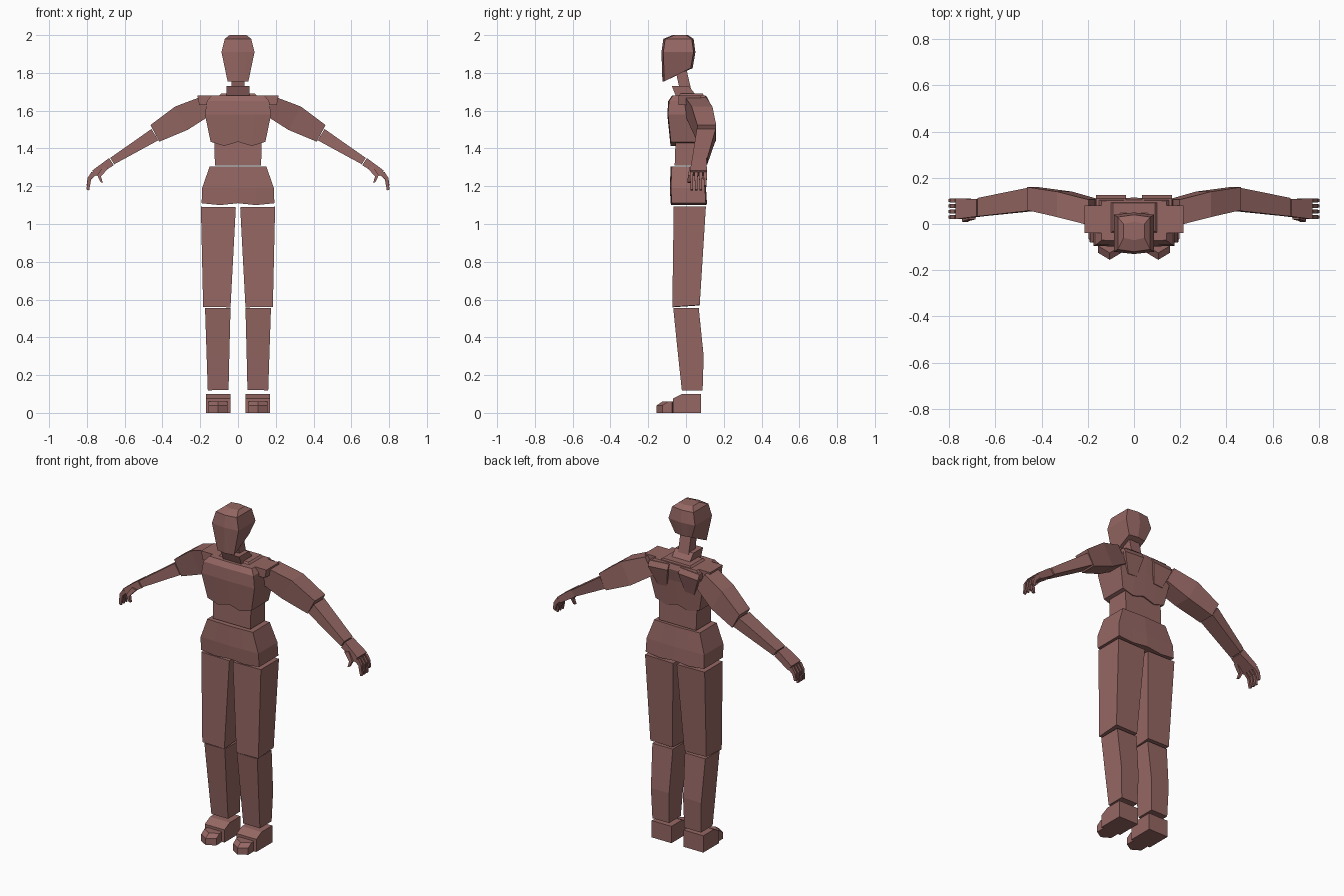
import bpy
import bmesh
from mathutils import Vector

cube = bpy.data.objects.get("Cube")
if cube:
    bpy.data.objects.remove(cube, do_unlink=True)

clay = bpy.data.materials.new("reddish brown")
clay.use_nodes = True
colour = (.3, .135, .125, 1)
clay.diffuse_color = colour
clay.node_tree.nodes["Principled BSDF"].inputs["Base Color"].default_value = colour

COLUMNS = (-1, -.5, 0, .5, 1)
BACK = Vector((0, 1, 0))


def at(z, wide, deep, x=0, y=0):
    """One cross-section: its centre and its size."""
    return Vector((x, y, z)), wide / 2, deep / 2


def block(name, *sections, ridge=0, dip=0, tilt=0, flip=1):
    """Skin the sections along their axis. Ridge swells the front and back middle;
    dip and tilt shape the edge of the first section."""
    axis = sections[-1][0] - sections[0][0]
    axis.y = 0
    axis.normalize()
    across = BACK.cross(axis)
    bm = bmesh.new()
    rings = []
    for section in sections:
        centre, wide, deep = section
        ring = []
        for face, columns in ((-1, COLUMNS), (1, COLUMNS[::-1])):
            for column in columns:
                out = deep + ridge * (1 - abs(column))
                point = centre + across * wide * column + BACK * face * out
                if section is sections[0]:
                    drop = dip if abs(column) == .5 else 0
                    point += axis * (tilt * face - drop)
                point.x *= flip
                ring.append(bm.verts.new(point))
        rings.append(ring)
    count = len(rings[0])
    for low, high in zip(rings, rings[1:]):
        for i in range(count):
            j = (i + 1) % count
            bm.faces.new((low[i], low[j], high[j], high[i]))
    # Close both ends with strips from front to back
    for end in (rings[0], rings[-1]):
        for i in range(len(COLUMNS) - 1):
            bm.faces.new((end[i], end[i + 1], end[-i - 2], end[-i - 1]))
    bmesh.ops.recalc_face_normals(bm, faces=bm.faces[:])
    mesh = bpy.data.meshes.new(name)
    bm.to_mesh(mesh)
    bm.free()
    mesh.materials.append(clay)
    bpy.context.collection.objects.link(bpy.data.objects.new(name, mesh))


def pair(name, *sections, **shape):
    """Build a left part and its mirror image."""
    for side, flip in (("left", 1), ("right", -1)):
        block(f"{side}_{name}", *sections, flip=flip, **shape)


# Head and neck
block("head",
      at(z=1.79, wide=.11, deep=.14, y=-.045),
      at(z=1.91, wide=.175, deep=.16, y=-.04),
      at(z=1.98, wide=.14, deep=.14, y=-.04),
      at(z=2, wide=.09, deep=.06, y=-.03),
      ridge=.01, tilt=.035)
block("neck",
      at(z=1.7, wide=.07, deep=.06),
      at(z=1.83, wide=.07, deep=.06, y=-.03))
block("neck_base",
      at(z=1.68, wide=.12, deep=.11),
      at(z=1.73, wide=.12, deep=.09, y=-.03))
block("collar",
      at(z=1.66, wide=.24, deep=.15, y=.025),
      at(z=1.69, wide=.18, deep=.12, y=.03))

# Torso
block("chest",
      at(z=1.435, wide=.29, deep=.16),
      at(z=1.58, wide=.35, deep=.19),
      at(z=1.65, wide=.33, deep=.2, y=.01),
      at(z=1.68, wide=.28, deep=.17, y=.015),
      ridge=.004, dip=.022)
block("waist",
      at(z=1.31, wide=.245, deep=.14, y=.01),
      at(z=1.45, wide=.25, deep=.13, y=.01))
block("pelvis",
      at(z=1.11, wide=.385, deep=.18, y=.015),
      at(z=1.19, wide=.38, deep=.18, y=.01),
      at(z=1.305, wide=.3, deep=.16, y=.005),
      ridge=.006, dip=.01)
pair("shoulder_blade",
     at(z=1.53, wide=.06, deep=.03, x=.09, y=.08),
     at(z=1.64, wide=.13, deep=.06, x=.1, y=.095),
     at(z=1.67, wide=.13, deep=.04, x=.1, y=.09))
pair("clavicle",
     at(z=1.63, wide=.07, deep=.12, x=.17, y=.02),
     at(z=1.68, wide=.09, deep=.12, x=.17, y=.02))

# Arms
pair("upper_arm",
     at(z=1.625, wide=.11, deep=.11, x=.17, y=.05),
     at(z=1.56, wide=.14, deep=.11, x=.3, y=.085),
     at(z=1.48, wide=.1, deep=.1, x=.44, y=.11))
pair("forearm",
     at(z=1.473, wide=.07, deep=.1, x=.44, y=.107),
     at(z=1.333, wide=.04, deep=.08, x=.666, y=.073))
pair("palm",
     at(z=1.33, wide=.045, deep=.075, x=.67, y=.07),
     at(z=1.268, wide=.036, deep=.09, x=.762, y=.066))

# Fingers, each curling down from the palm
for i, finger in enumerate(("index", "middle", "ring", "little")):
    y = .03 + i * .024
    tip = 1.2 if finger == "little" else 1.18
    pair(finger + "_finger",
         at(z=1.27, wide=.03, deep=.017, x=.762, y=y),
         at(z=1.24, wide=.02, deep=.016, x=.787, y=y),
         at(z=tip, wide=.015, deep=.012, x=.795, y=y))
pair("thumb",
     at(z=1.3, wide=.03, deep=.025, x=.7, y=.033),
     at(z=1.255, wide=.02, deep=.02, x=.735, y=.02),
     at(z=1.22, wide=.013, deep=.016, x=.722, y=.016))

# Legs
pair("thigh",
     at(z=.565, wide=.145, deep=.145, x=.112),
     at(z=1.09, wide=.185, deep=.17, x=.104, y=.02),
     tilt=.005)
pair("shin",
     at(z=.12, wide=.11, deep=.11, x=.105, y=.033),
     at(z=.3, wide=.12, deep=.135, x=.106, y=.026),
     at(z=.555, wide=.135, deep=.135, x=.107))

# Feet
pair("foot",
     at(z=0, wide=.13, deep=.15, x=.105, y=.005),
     at(z=.075, wide=.13, deep=.15, x=.105, y=.005),
     at(z=.1, wide=.13, deep=.1, x=.105, y=.03))
pair("toes",
     at(z=0, wide=.1, deep=.05, x=.105, y=-.1),
     at(z=.04, wide=.1, deep=.05, x=.105, y=-.1),
     at(z=.06, wide=.1, deep=.02, x=.105, y=-.085),
     ridge=.03)
